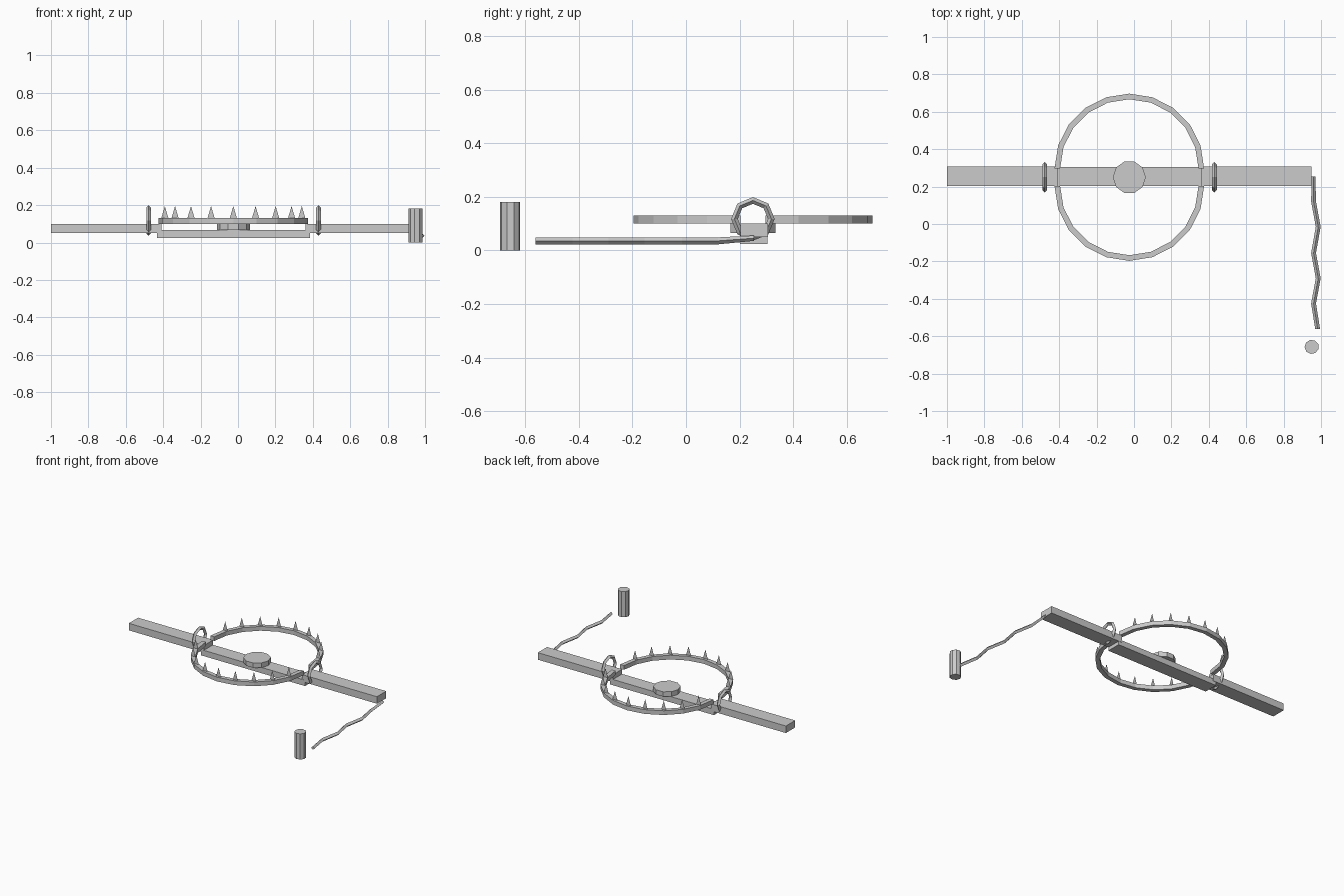
import bpy, bmesh
from math import sin, cos, pi
from mathutils import Vector

if "Cube" in bpy.data.objects:
    bpy.data.objects.remove(bpy.data.objects["Cube"])

CX, CY = -0.025, 0.25   # trap centre


def make(name, verts, faces):
    me = bpy.data.meshes.new(name)
    me.from_pydata(verts, [], faces)
    bm = bmesh.new()
    bm.from_mesh(me)
    bmesh.ops.recalc_face_normals(bm, faces=bm.faces)
    bm.to_mesh(me)
    bm.free()
    ob = bpy.data.objects.new(name, me)
    bpy.context.collection.objects.link(ob)
    return ob


def box(name, x, y, z):
    bpy.ops.mesh.primitive_cube_add(size=1, location=(sum(x) / 2, sum(y) / 2, sum(z) / 2))
    ob = bpy.context.object
    ob.name = name
    ob.scale = (x[1] - x[0], y[1] - y[0], z[1] - z[0])


def cylinder(name, sides, r, x, y, z0, z1, spin):
    bpy.ops.mesh.primitive_cylinder_add(vertices=sides, radius=r, depth=z1 - z0,
                                        location=(x, y, (z0 + z1) / 2), rotation=(0, 0, spin))
    bpy.context.object.name = name


def sweep(name, rings):
    # skin a list of equal-length cross-sections and cap both ends
    n = len(rings[0])
    verts = [v for r in rings for v in r]
    faces = [(i * n + j, i * n + (j + 1) % n, (i + 1) * n + (j + 1) % n, (i + 1) * n + j)
             for i in range(len(rings) - 1) for j in range(n)]
    faces += [tuple(range(n)), tuple(range(len(verts) - n, len(verts)))]
    return make(name, verts, faces)


# base plate and the two spring arms
box("base_plate", (-0.433, 0.385), (0.202, 0.305), (0.025, 0.066))
box("left_spring_arm", (-1.0, -0.41), (0.203, 0.307), (0.05, 0.10))
box("right_spring_arm", (0.36, 0.95), (0.203, 0.307), (0.05, 0.10))

# trigger pan, a vertex pointing along x
cylinder("trigger_pan", 10, 0.088, CX, CY, 0.066, 0.10, pi / 2)

# half-circle jaws with flat triangular teeth
for name, s in (("back", 1), ("front", -1)):
    yc = CY + s * 0.047
    rings, tv, tf = [], [], []
    for k in range(11):
        c, d = cos(k * pi / 10), s * sin(k * pi / 10)
        rings.append([(CX + r * c, yc + r * d, z)
                      for r, z in ((0.37, 0.10), (0.40, 0.10), (0.40, 0.13), (0.37, 0.13))])
        if 0 < k < 10:
            x, y, b = CX + 0.385 * c, yc + 0.385 * d, len(tv)
            tv += [(x - 0.019, y, 0.13), (x + 0.019, y, 0.13), (x, y, 0.195)]
            tf.append((b, b + 1, b + 2))
    sweep(name + "_jaw", rings)
    make(name + "_teeth", tv, tf)

# spring eyes around the arms
for name, x in (("left", -0.478), ("right", 0.43)):
    bpy.ops.mesh.primitive_torus_add(location=(x, CY, 0.118), rotation=(0, pi / 2, 0),
                                     major_segments=8, minor_segments=4,
                                     major_radius=0.069, minor_radius=0.0125)
    bpy.context.object.name = name + "_spring_eye"

# zigzag chain with a diamond section
path = [(0.96, 0.255, 0.046), (0.96, 0.12, 0.036), (0.985, -0.015, 0.036), (0.96, -0.155, 0.036),
        (0.985, -0.29, 0.036), (0.96, -0.425, 0.036), (0.982, -0.562, 0.036)]
rings = []
for i, p in enumerate(path):
    r = 0.010 if i == 0 else 0.013
    rings.append([Vector(p) + Vector(o) * r for o in ((1, 0, 0), (0, 0, 1), (-1, 0, 0), (0, 0, -1))])
sweep("chain", rings)

# anchor stake
cylinder("anchor_stake", 9, 0.038, 0.95, -0.657, 0.0, 0.182, 0.2)
